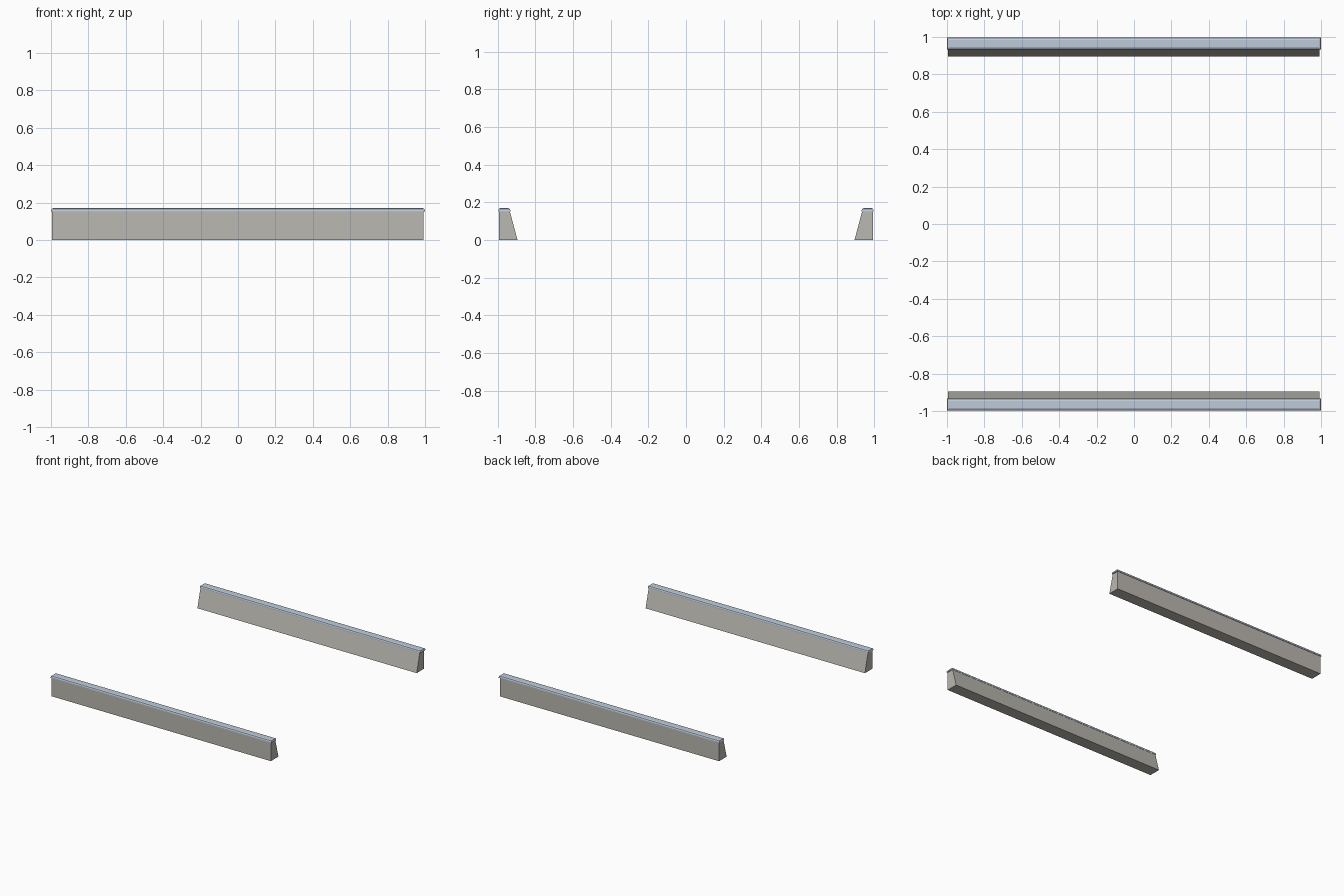
import bpy, bmesh

if "Cube" in bpy.data.objects:
    bpy.data.objects.remove(bpy.data.objects["Cube"])


def material(name, rgb):
    m = bpy.data.materials.new(name)
    m.diffuse_color = (*rgb, 1)
    m.use_nodes = True
    m.node_tree.nodes["Principled BSDF"].inputs["Base Color"].default_value = m.diffuse_color
    return m


def extrude_profile(name, profile, x0, x1, mat):
    """Closed (y, z) profile swept along x."""
    bm = bmesh.new()
    face = bm.faces.new([bm.verts.new((x0, y, z)) for y, z in profile])
    ext = bmesh.ops.extrude_face_region(bm, geom=[face])
    verts = [v for v in ext["geom"] if isinstance(v, bmesh.types.BMVert)]
    bmesh.ops.translate(bm, verts=verts, vec=(x1 - x0, 0, 0))
    if face.is_valid and len(bm.faces) < len(profile) + 2:
        bm.faces.new([v for v in bm.verts if v not in verts])
    bmesh.ops.recalc_face_normals(bm, faces=bm.faces)
    # soften the top edges of the capping only
    if name.endswith("cap"):
        top = max(v.co.z for v in bm.verts)
        edges = [e for e in bm.edges if all(abs(v.co.z - top) < 1e-5 for v in e.verts)]
        bmesh.ops.bevel(bm, geom=edges, offset=0.012, segments=2, profile=0.5, affect='EDGES')
    me = bpy.data.meshes.new(name)
    bm.to_mesh(me)
    bm.free()
    me.materials.append(mat)
    ob = bpy.data.objects.new(name, me)
    bpy.context.collection.objects.link(ob)
    return ob


stone = material("stone", (0.50, 0.48, 0.44))
steel = material("blue_grey", (0.52, 0.60, 0.70))

for side, s in (("front", -1), ("back", 1)):
    # wall: upright outer face, sloping inner face
    wall = [(s * 0.993, 0), (s * 0.895, 0), (s * 0.937, 0.158), (s * 0.993, 0.158)]
    extrude_profile(f"{side}_wall", wall, -0.995, 0.993, stone)
    # capping strip with slight overhang
    cap = [(s * 0.997, 0.151), (s * 0.933, 0.151), (s * 0.933, 0.17), (s * 0.997, 0.17)]
    extrude_profile(f"{side}_cap", cap, -1.0, 1.0, steel)
